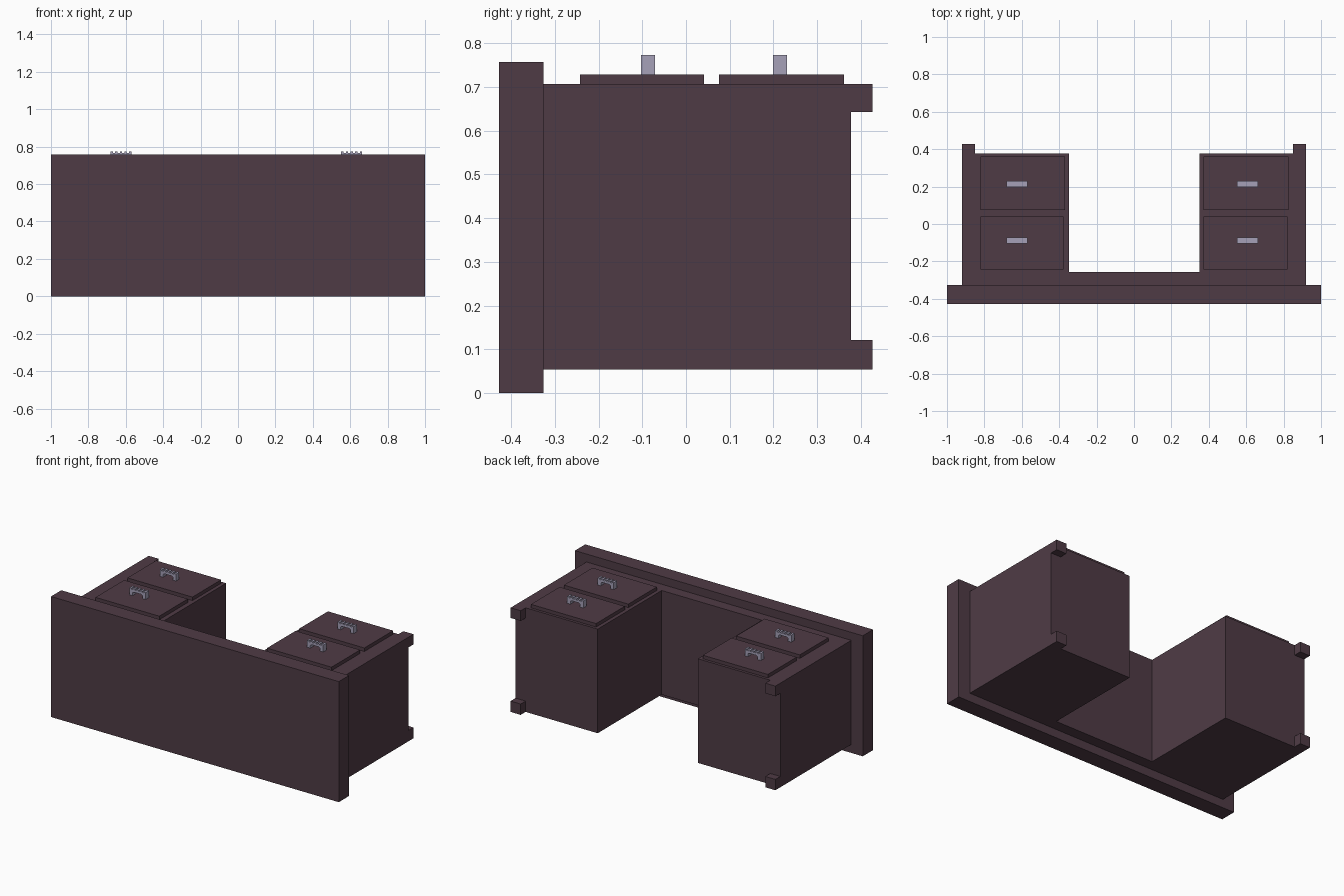
import bpy, bmesh

if "Cube" in bpy.data.objects:
    bpy.data.objects.remove(bpy.data.objects["Cube"])


def material(name, rgb):
    m = bpy.data.materials.new(name)
    m.diffuse_color = (*rgb, 1)
    m.use_nodes = True
    m.node_tree.nodes["Principled BSDF"].inputs["Base Color"].default_value = m.diffuse_color
    return m


WOOD = material("dark plum wood", (0.078, 0.044, 0.06))
METAL = material("pale grey metal", (0.38, 0.355, 0.485))


def prism(name, pts, vec, mat):
    """Extrude a closed outline along vec."""
    bm = bmesh.new()
    face = bm.faces.new([bm.verts.new(p) for p in pts])
    ext = bmesh.ops.extrude_face_region(bm, geom=[face], use_keep_orig=True)
    bmesh.ops.translate(bm, vec=vec, verts=[v for v in ext["geom"] if isinstance(v, bmesh.types.BMVert)])
    bmesh.ops.recalc_face_normals(bm, faces=bm.faces)
    me = bpy.data.meshes.new(name)
    bm.to_mesh(me)
    bm.free()
    me.materials.append(mat)
    ob = bpy.data.objects.new(name, me)
    bpy.context.collection.objects.link(ob)
    return ob


def box(name, x, y, z, mat):
    pts = [(x[0], y[0], z[0]), (x[1], y[0], z[0]), (x[1], y[1], z[0]), (x[0], y[1], z[0])]
    return prism(name, pts, (0, 0, z[1] - z[0]), mat)


def handle(name, x0, x1, y0, y1, z0):
    """Arched pull with a ridged grip."""
    w = x1 - x0
    leg, under, low, top = 0.022, z0 + 0.024, z0 + 0.038, z0 + 0.044
    pts = [(x0, z0), (x0 + leg, z0), (x0 + leg, under - 0.006), (x0 + leg + 0.01, under),
           (x1 - leg - 0.01, under), (x1 - leg, under - 0.006), (x1 - leg, z0), (x1, z0)]
    n = 9                                   # alternating ridges and grooves
    for i in range(n):
        h = top if i % 2 == 0 else low
        pts += [(x1 - w * i / n, h), (x1 - w * (i + 1) / n, h)]
    prism(name, [(x, y0, z) for x, z in pts], (0, y1 - y0, 0), METAL)


# desk top slab, standing on its long edge
box("desk_top", (-1, 1), (-0.428, -0.326), (0, 0.757), WOOD)

# two pedestals joined by the back panel: one U outline
outline = [(-0.92, -0.326), (0.92, -0.326), (0.92, 0.378), (0.349, 0.378),
           (0.349, -0.257), (-0.347, -0.257), (-0.347, 0.378), (-0.92, 0.378)]
prism("pedestals_and_panel", [(x, y, 0.053) for x, y in outline], (0, 0, 0.654), WOOD)

# feet at the outer corners
for s, side in ((-1, "left"), (1, "right")):
    xs = sorted((s * 0.85, s * 0.92))
    box(f"{side}_lower_foot", xs, (0.378, 0.427), (0.053, 0.121), WOOD)
    box(f"{side}_upper_foot", xs, (0.378, 0.427), (0.643, 0.707), WOOD)

# drawer fronts and their handles
for side, far, near, hx in (("left", ((-0.822, -0.37)), (-0.82, -0.377), -0.626),
                            ("right", ((0.372, 0.825)), (0.372, 0.82), 0.608)):
    for row, xs, ys, hy in (("far", far, (0.076, 0.361), 0.215),
                            ("near", near, (-0.243, 0.041), -0.087)):
        box(f"{side}_{row}_drawer", xs, ys, (0.707, 0.729), WOOD)
        handle(f"{side}_{row}_handle", hx - 0.056, hx + 0.056, hy - 0.016, hy + 0.016, 0.729)
